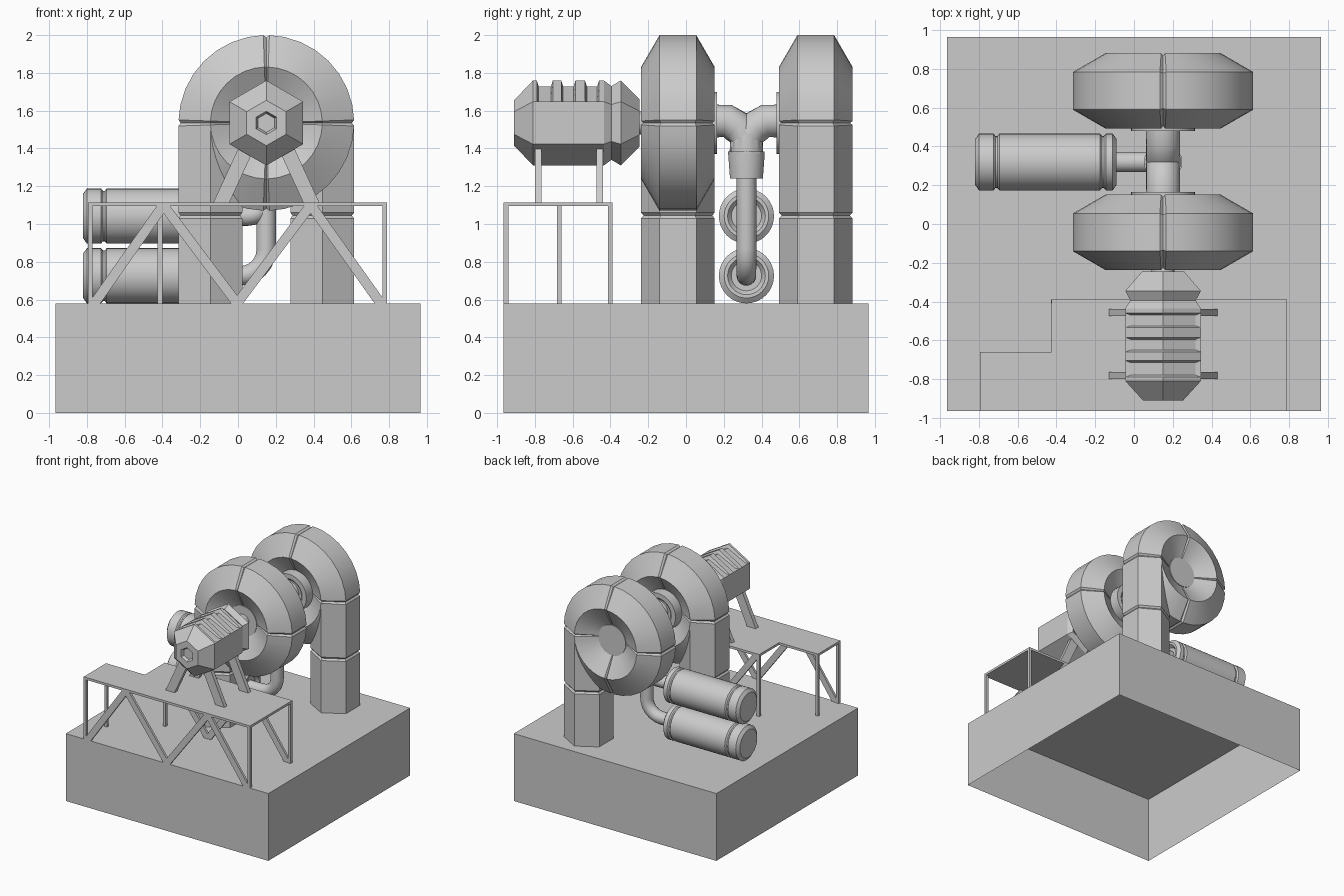
import bpy, bmesh
from math import sin, cos, pi, radians
from mathutils import Vector

if "Cube" in bpy.data.objects:
    bpy.data.objects.remove(bpy.data.objects["Cube"])

GREY = (0.6, 0.6, 0.6, 1)
metal = bpy.data.materials.new("plain grey")
metal.use_nodes = True
metal.diffuse_color = GREY
metal.node_tree.nodes["Principled BSDF"].inputs["Base Color"].default_value = GREY

CX, CZ = 0.15, 1.535      # shared axle line
BASE = 0.58               # top of the plinth
DECK = 1.115              # top of the platform


def finish(name, bm, smooth=0):
    bmesh.ops.remove_doubles(bm, verts=bm.verts, dist=0.0002)
    bmesh.ops.recalc_face_normals(bm, faces=bm.faces)
    mesh = bpy.data.meshes.new(name)
    bm.to_mesh(mesh)
    bm.free()
    mesh.materials.append(metal)
    ob = bpy.data.objects.new(name, mesh)
    bpy.context.collection.objects.link(ob)
    if smooth:
        bpy.ops.object.select_all(action='DESELECT')
        ob.select_set(True)
        bpy.context.view_layer.objects.active = ob
        bpy.ops.object.shade_smooth_by_angle(angle=radians(smooth))
    return ob


def loft(name, rings, closed=False, smooth=0, first_cap=True):
    """Skin a list of equal-length point rings."""
    bm = bmesh.new()
    loops = [[bm.verts.new(p) for p in ring] for ring in rings]
    pairs = list(zip(loops, loops[1:]))
    if closed:
        pairs.append((loops[-1], loops[0]))
    for a, b in pairs:
        for i in range(len(a)):
            j = (i + 1) % len(a)
            bm.faces.new((a[i], a[j], b[j], b[i]))
    if not closed:
        bm.faces.new(loops[-1])
        if first_cap:
            bm.faces.new(loops[0])
    return finish(name, bm, smooth)


def prism(name, outline, y0, y1):
    """Extrude an x-z outline along y."""
    return loft(name, [[(x, y, z) for x, z in outline] for y in (y0, y1)])


def block(name, x0, x1, y0, y1, z0, z1):
    return prism(name, [(x0, z0), (x1, z0), (x1, z1), (x0, z1)], y0, y1)


def sweep(name, path, radii, sides=12):
    """Round tube along a path, mitred at its bends."""
    pts = [Vector(p) for p in path]
    if not isinstance(radii, list):
        radii = [radii] * len(pts)
    rings, normal = [], None
    for i, p in enumerate(pts):
        t = (pts[min(i + 1, len(pts) - 1)] - pts[max(i - 1, 0)]).normalized()
        if normal is None:
            normal = t.orthogonal()
        normal = (normal - t * normal.dot(t)).normalized()
        side = t.cross(normal)
        rings.append([p + (normal * cos(a) + side * sin(a)) * radii[i]
                      for a in [2 * pi * k / sides for k in range(sides)]])
    return loft(name, rings, smooth=35)


def lathe(name, start, axis, profile, sides=32):
    """Round body from (distance, radius) pairs along an axis."""
    start, axis = Vector(start), Vector(axis)
    u = axis.orthogonal().normalized()
    v = axis.cross(u)
    rings = [[start + axis * d + (u * cos(a) + v * sin(a)) * r
              for a in [2 * pi * k / sides for k in range(sides)]] for d, r in profile]
    return loft(name, rings, smooth=30)


# Plinth, open underneath
s = 0.965
square = [(-s, -s), (s, -s), (s, s), (-s, s)]
loft("plinth", [[(x, y, z) for x, y in square] for z in (0, BASE)], first_cap=False)

# Hexagonal duct rings, each standing on one straight duct
TUBE = 0.195
RING = 0.465 - TUBE * cos(pi / 6)
section = [(cos(k * pi / 3 + pi / 6) * TUBE, sin(k * pi / 3 + pi / 6) * TUBE) for k in range(6)]


def duct_ring(name, cy, leg_side, inner_side):
    steps = []
    for q in range(4):
        steps.append((q * 90, 0.93))
        steps += [(q * 90 + a, 1) for a in (2, 12, 23, 34, 45, 56, 67, 78, 88)]
    rings = []
    for deg, k in steps:
        a = radians(deg)
        rings.append([(CX + (RING + u * k) * cos(a), cy + v * k, CZ + (RING + u * k) * sin(a))
                      for u, v in section])
    loft(name + "_ring", rings, closed=True, smooth=25)
    x = CX + leg_side * RING
    levels = [(BASE, 1), (1.03, 1), (1.045, 0.93), (1.06, 1), (CZ - 0.016, 1), (CZ, 0.93)]
    loft(name + "_leg", [[(x + u * k, cy + v * k, z) for u, v in section] for z, k in levels])
    # closed hub, with a raised flange on the side of the piping
    lathe(name + "_hub", (CX, cy, CZ), (0, inner_side, 0), [(-0.105, 0.13), (0.1, 0.13)])
    lathe(name + "_flange", (CX, cy, CZ), (0, inner_side, 0),
          [(0.09, 0.165), (0.207, 0.165), (0.207, 0.125), (0.195, 0.11)])


duct_ring("front_duct", -0.043, -1, 1)
duct_ring("rear_duct", 0.687, 1, -1)

# Motor: hexagonal body with slots cut across its two upper faces
def motor_ring(y, r, slot=1):
    h = r * cos(pi / 6)
    low = [(-h, r / 2), (-h, -r / 2), (0, -r), (h, -r / 2), (h, r / 2)]
    top = [(h * slot, r / 2), (0, r * slot), (-h * slot, r / 2)]
    return [(CX + x, y, CZ + z) for x, z in low + top]


body = [motor_ring(y, r) for y, r in
        [(-0.885, 0.05), (-0.91, 0.062), (-0.91, 0.12), (-0.81, 0.225)]]
for y0, y1 in ((-0.79, -0.705), (-0.66, -0.585), (-0.535, -0.46)):
    body += [motor_ring(y0, 0.225), motor_ring(y0 + 0.01, 0.225, 0.86),
             motor_ring(y1 - 0.01, 0.225, 0.86), motor_ring(y1, 0.225)]
body += [motor_ring(y, r) for y, r in
         [(-0.435, 0.225), (-0.395, 0.195), (-0.345, 0.225), (-0.245, 0.125)]]
loft("motor_body", body)
lathe("motor_shaft", (CX, -0.26, CZ), (0, 1, 0), [(0, 0.06), (0.13, 0.06)], 16)

# Splayed motor feet
for end, y in (("front", -0.8), ("rear", -0.475)):
    for tag, m in (("right", -1), ("left", 1)):
        foot = [(0.28, DECK), (0.195, DECK), (0.05, 1.43), (0.135, 1.43)]
        prism(f"motor_foot_{end}_{tag}", [(CX + m * x, z) for x, z in foot], y, y + 0.036)

# Stepped platform with posts
X0, X1, XS = -0.795, 0.79, -0.425
Y0, Y1, YS = -0.965, -0.39, -0.66
deck = [(X0, Y0), (X1, Y0), (X1, Y1), (XS, Y1), (XS, YS), (X0, YS)]
loft("platform_deck", [[(x, y, z) for x, y in deck] for z in (DECK - 0.02, DECK)])
P = 0.024
for i, (x, y) in enumerate([(X0, Y0), (X1 - P, Y0), (X0, YS - P), (XS, Y1 - P), (X1 - P, Y1 - P)]):
    block(f"platform_post_{i + 1}", x, x + P, y, y + P, BASE, DECK - 0.01)

# Zigzag braces on the long sides
zigzag = [-0.76, -0.395, -0.005, 0.385, 0.755]
for side, y, first in (("front", Y0, 0), ("rear", Y1 - 0.02, 1)):
    for i in range(first, 4):
        z0, z1 = (BASE, DECK - 0.015) if i % 2 == 0 else (DECK - 0.015, BASE)
        a, b, w = zigzag[i], zigzag[i + 1], 0.032
        prism(f"{side}_brace_{i + 1}", [(a - w, z0), (a + w, z0), (b + w, z1), (b - w, z1)],
              y, y + 0.02)

# Forked pipe joining both ducts, with a tapered collar
PY = 0.32
for tag, m in (("front", -1), ("rear", 1)):
    fork = [(0.17, CZ + 0.01), (0.1, CZ + 0.01), (0.05, CZ - 0.02), (0, CZ - 0.075), (0, 1.36)]
    sweep(f"fork_branch_{tag}", [(CX, PY + m * d, z) for d, z in fork], 0.09)
lathe("fork_collar", (CX, PY, 1.24), (0, 0, 1), [(0, 0.09), (0.13, 0.1), (0.145, 0.1)], 12)

# Down pipe bending into the lower tank, and a branch into the upper one
def elbow(name, top, z, bend):
    arc = [radians(k * 15) for k in range(7)]
    path = [(CX, PY, top)]
    path += [(CX - bend + bend * cos(a), PY, z + bend - bend * sin(a)) for a in arc]
    sweep(name, path + [(-0.14, PY, z)], 0.052, 16)


elbow("down_pipe", 1.3, 0.725, 0.14)
elbow("upper_branch_pipe", 1.2, 1.042, 0.1)

# Storage tanks with grooved end caps
R = 0.146
half = [(0, 0.118), (0.02, R), (0.095, R), (0.105, R - 0.012), (0.115, R - 0.012), (0.125, R)]
LENGTH = 0.73
shape = half + [(LENGTH - d, r) for d, r in
                [(0.085, R), (0.075, R - 0.012), (0.065, R - 0.012), (0.055, R),
                 (0.02, R), (0, 0.118), (0, 0.1), (0.025, 0.08)]]
for tag, z in (("lower", BASE + R), ("upper", 1.042)):
    lathe(f"{tag}_tank", (-0.82, PY, z), (1, 0, 0), shape)
